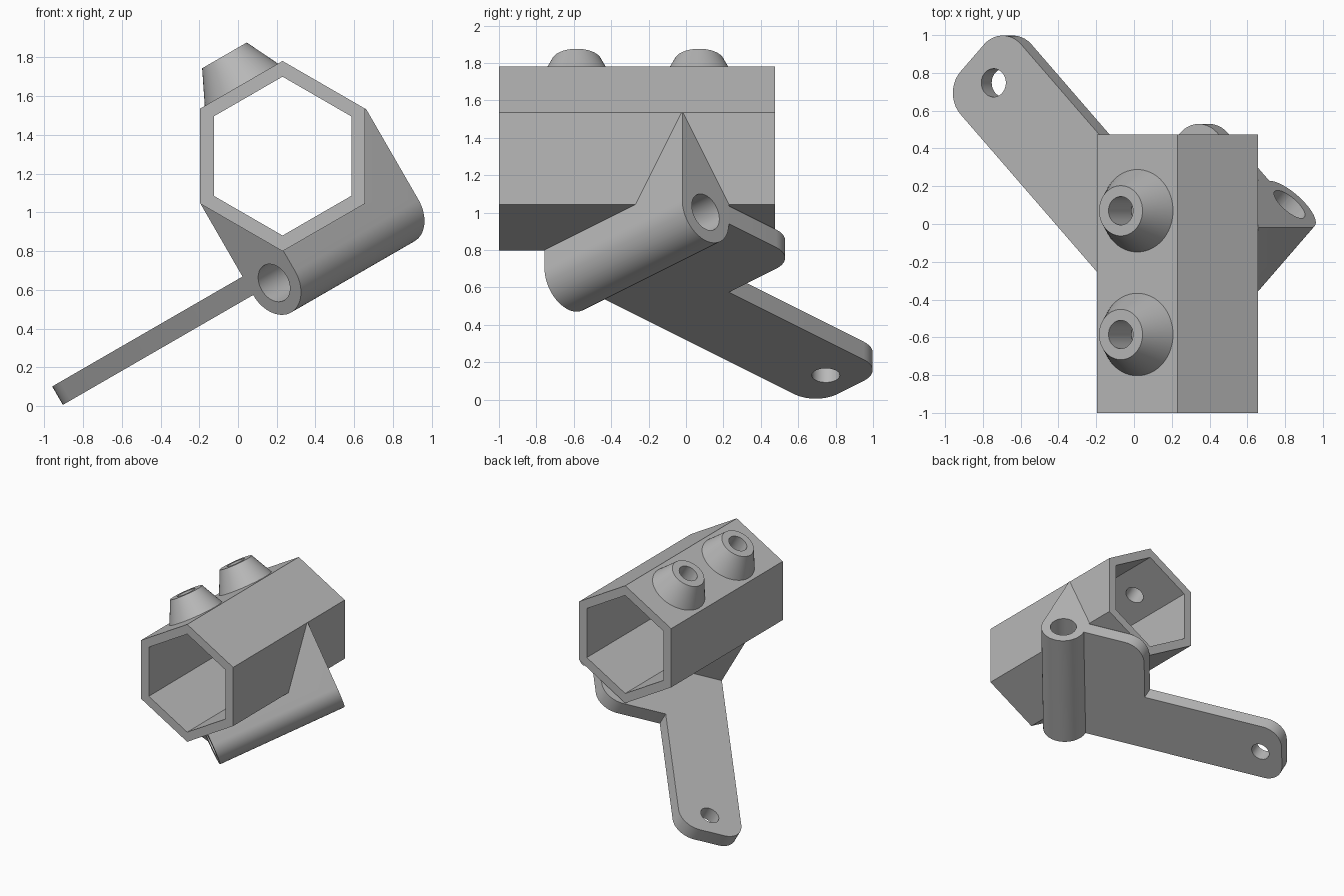
import bpy
import bmesh
from math import pi, cos, sin, radians
from mathutils import Matrix, Vector

cube = bpy.data.objects.get("Cube")
if cube:
    bpy.data.objects.remove(cube, do_unlink=True)

grey = bpy.data.materials.new("plain grey")
grey.use_nodes = True
colour = (0.48, 0.48, 0.48, 1)
grey.diffuse_color = colour
grey.node_tree.nodes["Principled BSDF"].inputs["Base Color"].default_value = colour


def move(x, y, z):
    return Matrix.Translation((x, y, z))


def finish(name, bm, matrix):
    bm.transform(matrix)
    bmesh.ops.recalc_face_normals(bm, faces=bm.faces)
    mesh = bpy.data.meshes.new(name)
    bm.to_mesh(mesh)
    bm.free()
    mesh.materials.append(grey)
    obj = bpy.data.objects.new(name, mesh)
    bpy.context.collection.objects.link(obj)
    return obj


def extrude(name, outline, height, matrix):
    """Flat outline pushed along local z."""
    bm = bmesh.new()
    face = bm.faces.new([bm.verts.new((x, y, 0)) for x, y in outline])
    new = bmesh.ops.extrude_face_region(bm, geom=[face])["geom"]
    verts = [v for v in new if isinstance(v, bmesh.types.BMVert)]
    bmesh.ops.translate(bm, verts=verts, vec=(0, 0, height))
    return finish(name, bm, matrix)


def ring(radius, sides, turn=0.0):
    return [(radius * cos(turn + 2 * pi * i / sides),
             radius * sin(turn + 2 * pi * i / sides)) for i in range(sides)]


def rounded(corners, steps=10):
    """Outline whose right-angled corners (x, y, radius) are rounded."""
    points = []
    for i, (x, y, r) in enumerate(corners):
        p = Vector((x, y))
        if r == 0:
            points.append((x, y))
            continue
        a = (Vector(corners[i - 1][:2]) - p).normalized()
        b = (Vector(corners[(i + 1) % len(corners)][:2]) - p).normalized()
        centre = p + r * (a + b)
        for k in range(steps + 1):
            t = pi / 2 * k / steps
            points.append(tuple(centre - r * (b * cos(t) + a * sin(t))))
    return points


def cut(obj, cutter):
    cutter.hide_render = True
    mod = obj.modifiers.new("cut", "BOOLEAN")
    mod.operation = "DIFFERENCE"
    mod.solver = "EXACT"
    mod.object = cutter
    bpy.context.view_layer.objects.active = obj
    bpy.ops.object.modifier_apply(modifier=mod.name)
    bpy.data.objects.remove(cutter, do_unlink=True)


TILT = Matrix.Rotation(radians(-30), 4, "Y")
BRACKET = TILT @ Matrix.Rotation(radians(45), 4, "Z")
UPRIGHT = Matrix.Rotation(pi / 2, 4, "X")

# Hexagonal tube, open at both ends
BACK, LENGTH = 0.475, 1.475
tube_frame = move(0.23, BACK, 1.29) @ UPRIGHT
tube = extrude("hex_tube", ring(0.491, 6, pi / 6), LENGTH, tube_frame)
cut(tube, extrude("tube_bore", ring(0.41, 6, pi / 6), LENGTH + 0.2,
                  tube_frame @ move(0, 0, -0.1)))
parts = [tube]

# Tapered screw bosses on the slanted upper face
SINK, RISE = 0.03, 0.173
for name, y in (("front_boss", -0.585), ("back_boss", 0.07)):
    frame = move(0.0165, y, 1.66) @ TILT
    bm = bmesh.new()
    bmesh.ops.create_cone(bm, cap_ends=True, segments=64, radius1=0.232,
                          radius2=0.133, depth=SINK + RISE)
    boss = finish(name, bm, frame @ move(0, 0, (RISE - SINK) / 2))
    for target in (tube, boss):
        cut(target, extrude("screw_hole", ring(0.075, 48), 0.5,
                            frame @ move(0, 0, -0.2)))
    parts.append(boss)

# Pivot barrel with its block rising to the tube, as one profile
R, START, SPAN = 0.176, -0.108, 1.041
LEVEL = 0.457
along = Matrix(((0, 0, 1, 0), (1, 0, 0, 0), (0, 1, 0, 0), (0, 0, 0, 1)))
barrel_frame = BRACKET @ move(START, -0.785, LEVEL) @ along
profile = [(R * cos(pi + pi * i / 32), R * sin(pi + pi * i / 32)) for i in range(33)]
profile += [(R, 0.543), (-R, 0.543)]
barrel = extrude("pivot_barrel", profile, SPAN, barrel_frame)
cut(barrel, extrude("tube_space", ring(0.48, 6, pi / 6), LENGTH, tube_frame))
cut(barrel, extrude("pivot_bore", ring(0.104, 48), SPAN + 0.2,
                    barrel_frame @ move(0, 0, -0.1)))
parts.append(barrel)

# Flat L-shaped lever arm with rounded corners and an end hole
FAR, INNER, TIP = START + SPAN, 0.416, 1.089
arm_frame = BRACKET @ move(0, 0, LEVEL)
outline = rounded([(START, -0.64, 0), (FAR, -0.64, 0), (FAR, -0.09, 0.16),
                   (INNER, -0.09, 0), (INNER, TIP, 0.16), (START, TIP, 0.16)])
arm = extrude("lever_arm", outline, 0.11, arm_frame)
cut(arm, extrude("arm_hole", ring(0.075, 48), 0.4,
                 arm_frame @ move(0.153, 0.904, -0.15)))
parts.append(arm)

# Smooth the round surfaces, keep the edges crisp
bpy.ops.object.select_all(action="DESELECT")
for part in parts:
    part.select_set(True)
bpy.context.view_layer.objects.active = tube
bpy.ops.object.shade_smooth_by_angle(angle=radians(25))
